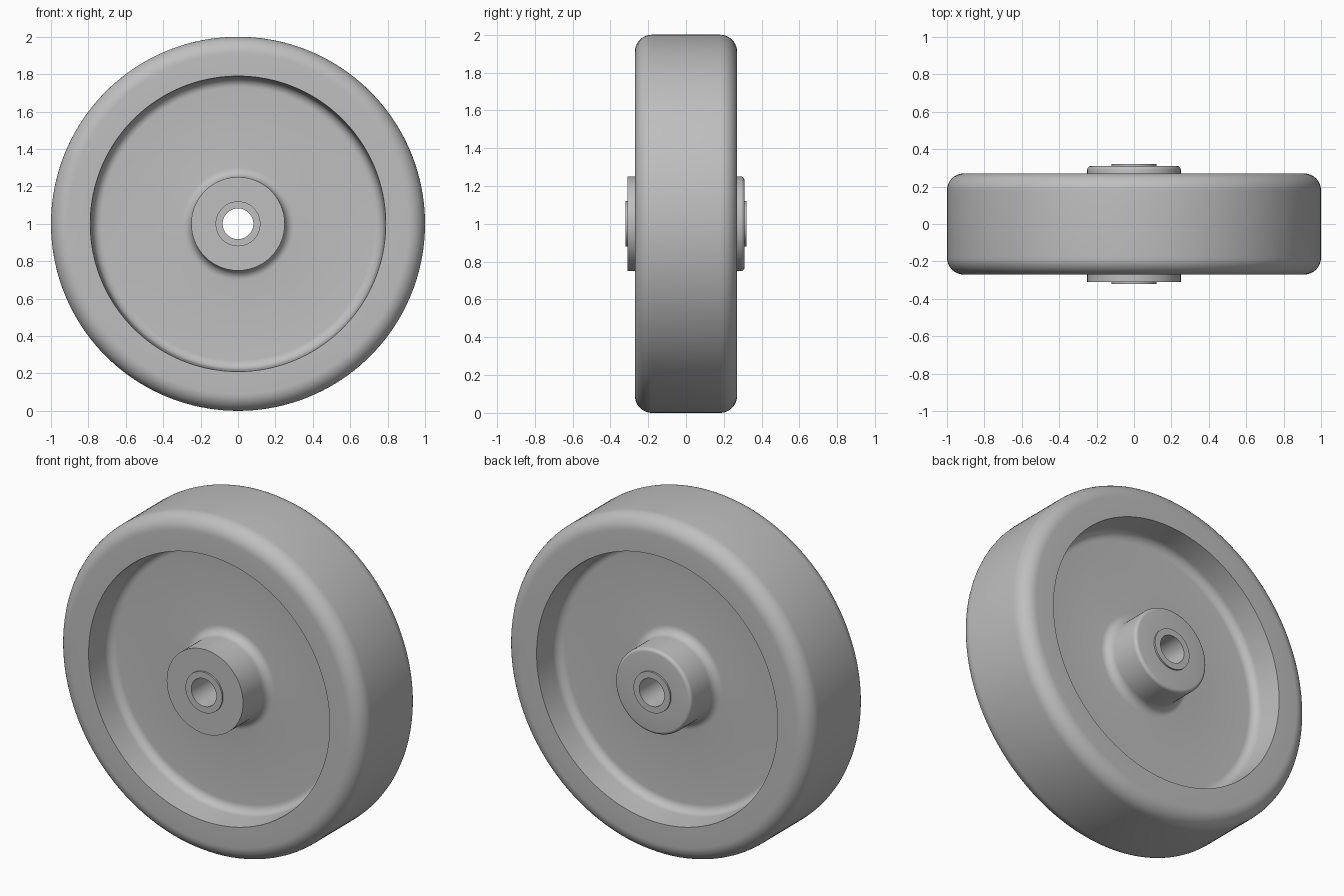
import bpy
import bmesh
import math

default_cube = bpy.data.objects.get("Cube")
if default_cube:
    bpy.data.objects.remove(default_cube, do_unlink=True)

SEGMENTS = 160
AXLE_HEIGHT = 1.0

grey = bpy.data.materials.new("plain grey")
grey.use_nodes = True
colour = (0.52, 0.52, 0.52, 1)
grey.diffuse_color = colour
grey.node_tree.nodes["Principled BSDF"].inputs["Base Color"].default_value = colour


def arc(r, y, radius, start, end, steps=8):
    """Points of a rounded corner, as (distance from axle, y)."""
    angles = [math.radians(start + (end - start) * i / steps) for i in range(steps + 1)]
    return [(r + radius * math.cos(a), y + radius * math.sin(a)) for a in angles]


def lathe(name, profile):
    """Turn a closed profile around the axle."""
    bm = bmesh.new()
    rings = []
    for i in range(SEGMENTS):
        a = math.tau * i / SEGMENTS
        rings.append([bm.verts.new((r * math.cos(a), y, AXLE_HEIGHT + r * math.sin(a)))
                      for r, y in profile])
    n = len(profile)
    for i, ring in enumerate(rings):
        following = rings[(i + 1) % SEGMENTS]
        for j in range(n):
            k = (j + 1) % n
            bm.faces.new((ring[j], ring[k], following[k], following[j]))
    bmesh.ops.recalc_face_normals(bm, faces=bm.faces)
    mesh = bpy.data.meshes.new(name)
    bm.to_mesh(mesh)
    bm.free()
    mesh.materials.append(grey)
    obj = bpy.data.objects.new(name, mesh)
    bpy.context.collection.objects.link(obj)
    bpy.ops.object.select_all(action="DESELECT")
    obj.select_set(True)
    bpy.context.view_layer.objects.active = obj
    bpy.ops.object.shade_smooth_by_angle(angle=math.radians(30))
    return obj


def flip(points):
    """Mirror profile points from the back to the front."""
    return [(r, -y) for r, y in reversed(points)]


# Tyre: wide band with generously rounded shoulders
half_width = 0.27
shoulder = 0.09
recess = 0.79
back = arc(1 - shoulder, half_width - shoulder, shoulder, 0, 90, 10) + [(recess, half_width)]
lathe("tyre", flip(back) + back)

# Wheel centre: recessed disc, filleted into the rim wall and the hub
floor = 0.085
fillet = 0.05
hub = 0.25
hub_end = 0.31
wall = recess - 0.01
dish = ([(recess, half_width)]
        + arc(wall - fillet, floor + fillet, fillet, 0, -90)
        + arc(hub + fillet, floor + fillet, fillet, 270, 180))
edge = 0.02
back = dish + arc(hub - edge, hub_end - edge, edge, 0, 90, 5) + [(0.1, hub_end)]
front = dish + [(hub, hub_end), (0.1, hub_end)]
lathe("wheel_centre", flip(front) + back)

# Axle sleeve: thin tube standing just proud of the hub
sleeve_end = 0.32
lathe("axle_sleeve", [(0.12, -sleeve_end), (0.12, sleeve_end),
                      (0.082, sleeve_end), (0.082, -sleeve_end)])
